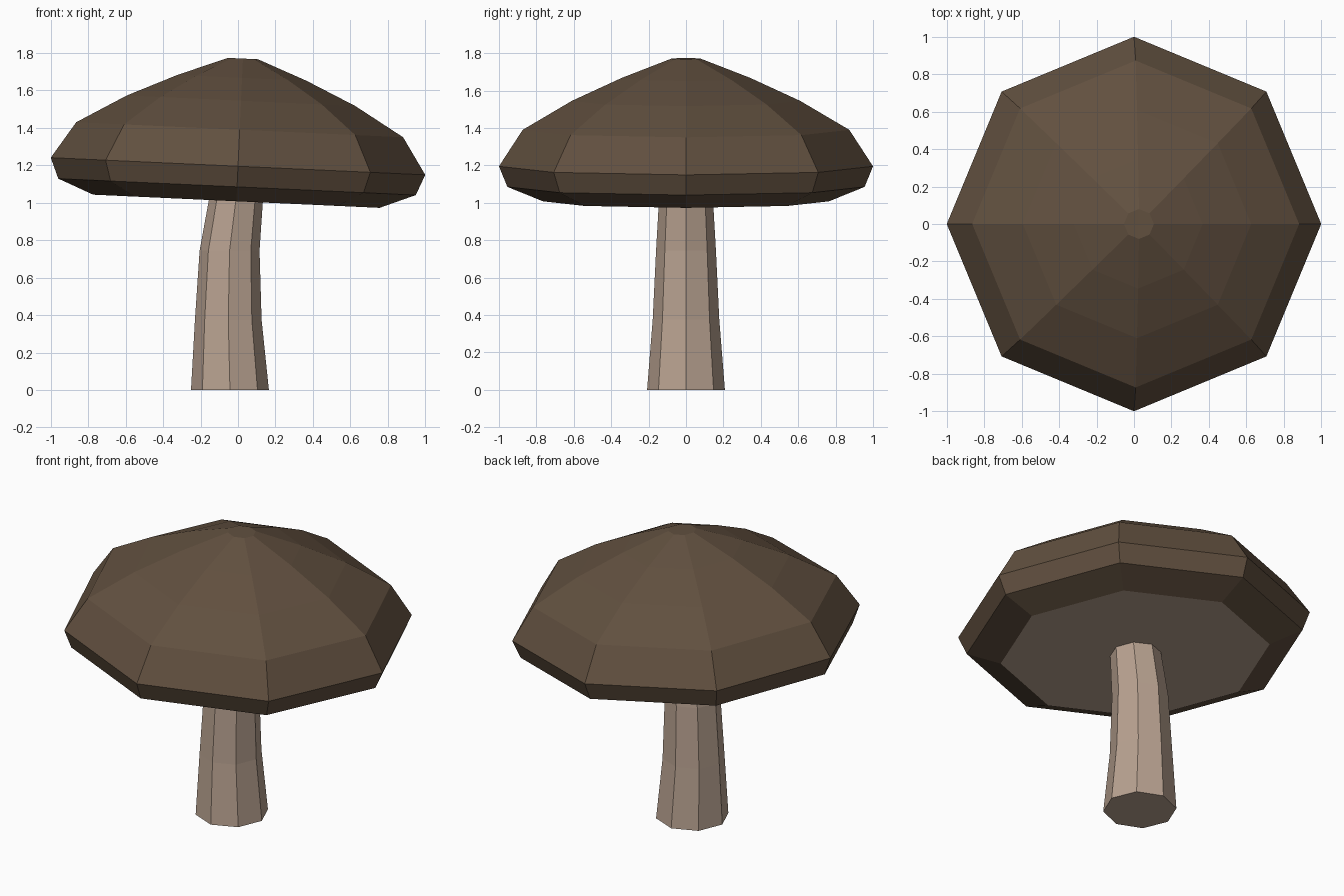
import bpy, bmesh
from math import cos, sin, pi

SIDES = 8
old = bpy.data.objects.get("Cube")
if old:
    bpy.data.objects.remove(old, do_unlink=True)


def material(name, rgb):
    mat = bpy.data.materials.new(name)
    mat.use_nodes = True
    mat.diffuse_color = (*rgb, 1)
    mat.node_tree.nodes["Principled BSDF"].inputs["Base Color"].default_value = (*rgb, 1)
    return mat


def lofted(name, rings, mats, slope):
    """Stack octagonal rings (centre x, centre z, radius), each tilted by slope."""
    bm = bmesh.new()
    loops = []
    for cx, cz, r in rings:
        loop = []
        for i in range(SIDES):
            a = 2 * pi * i / SIDES
            loop.append(bm.verts.new((cx + r * cos(a), r * sin(a), cz - slope * r * cos(a))))
        loops.append(loop)
    for low, high in zip(loops, loops[1:]):
        for i in range(SIDES):
            j = (i + 1) % SIDES
            bm.faces.new((low[i], low[j], high[j], high[i]))
    bottom = bm.faces.new(loops[0][::-1])
    bm.faces.new(loops[-1])
    # The underside takes the last material
    bottom.material_index = len(mats) - 1
    mesh = bpy.data.meshes.new(name)
    bm.to_mesh(mesh)
    bm.free()
    for mat in mats:
        mesh.materials.append(mat)
    obj = bpy.data.objects.new(name, mesh)
    bpy.context.collection.objects.link(obj)
    return obj


brown = material("dark brown", (0.12, 0.08, 0.05))
beige = material("pale beige", (0.48, 0.36, 0.28))

# Bent, tapering stem
lofted("stem", [(-0.043, 0, 0.208), (-0.052, 0.375, 0.178),
                (-0.045, 0.745, 0.16), (-0.008, 1.04, 0.143)], [beige], 0)

# Tilted faceted cap with pale underside
TILT = 0.046
profile = [(1.008, 0.765), (1.085, 0.955), (1.195, 1.0), (1.39, 0.873),
           (1.545, 0.61), (1.667, 0.345), (1.77, 0.08)]
lofted("cap", [(TILT * (z - 1.195), z, r) for z, r in profile], [brown, beige], TILT)
